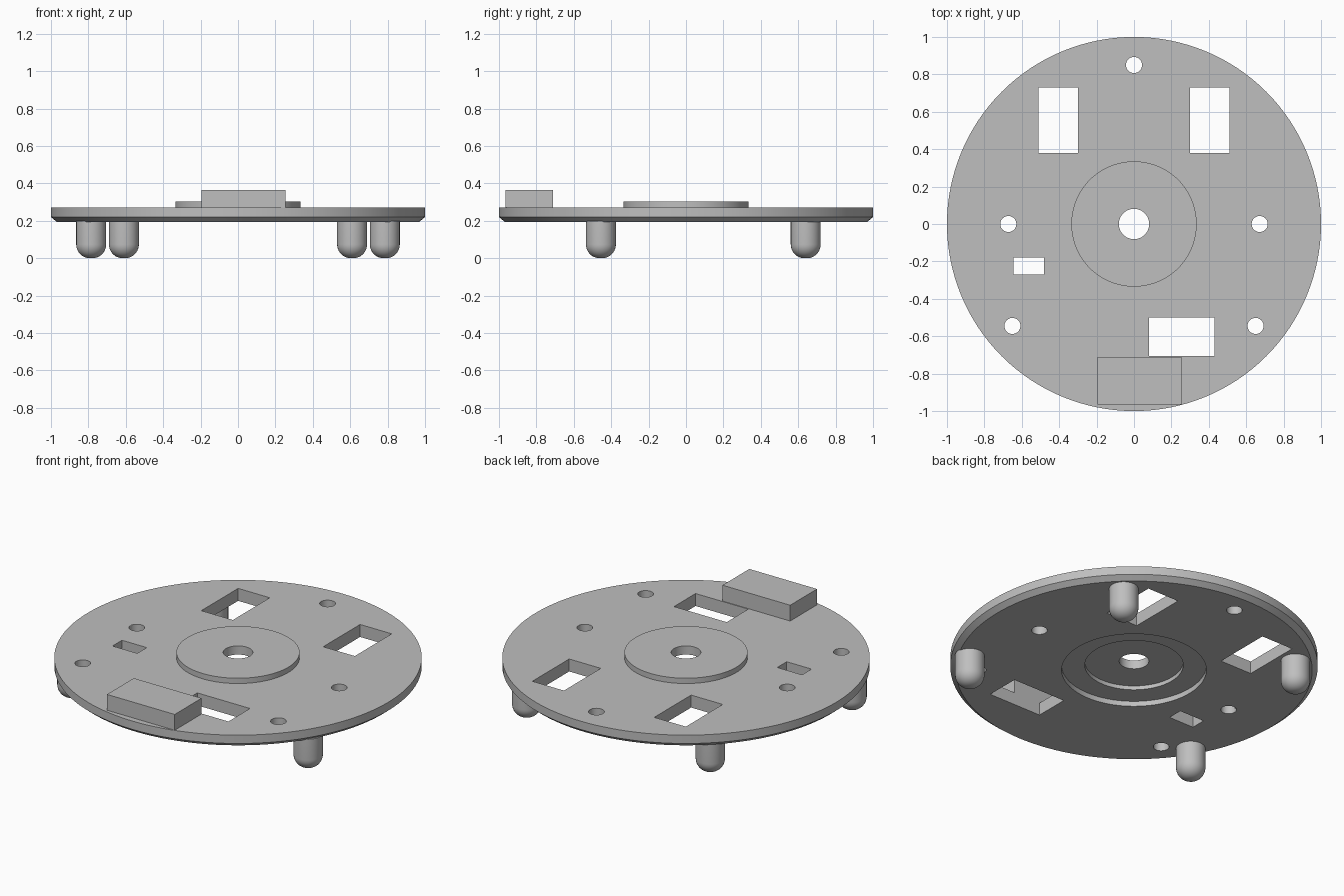
import bpy
import math
from mathutils import Vector

if "Cube" in bpy.data.objects:
    bpy.data.objects.remove(bpy.data.objects["Cube"], do_unlink=True)

grey = bpy.data.materials.new("light grey")
grey.use_nodes = True
colour = (0.52, 0.52, 0.52, 1)
grey.diffuse_color = colour
grey.node_tree.nodes["Principled BSDF"].inputs["Base Color"].default_value = colour


def make(name, verts, faces):
    mesh = bpy.data.meshes.new(name)
    mesh.from_pydata(verts, [], faces)
    mesh.materials.append(grey)
    obj = bpy.data.objects.new(name, mesh)
    bpy.context.collection.objects.link(obj)
    return obj


def lathe(name, profile, loc=(0, 0), steps=96):
    """Spin a closed or axis-capped (radius, z) outline into a solid."""
    n = len(profile)
    verts = [(loc[0] + r * math.cos(a), loc[1] + r * math.sin(a), z)
             for a in (math.tau * i / steps for i in range(steps)) for r, z in profile]
    faces = [(i * n + j, (i + 1) % steps * n + j, (i + 1) % steps * n + j + 1, i * n + j + 1)
             for i in range(steps) for j in range(n - 1)]
    # flat caps at both ends of the outline
    faces.append([i * n for i in reversed(range(steps))])
    faces.append([i * n + n - 1 for i in range(steps)])
    return make(name, verts, faces)


def box(name, x0, x1, y0, y1, z0, z1):
    verts = [(x, y, z) for z in (z0, z1) for x, y in ((x0, y0), (x1, y0), (x1, y1), (x0, y1))]
    faces = [(3, 2, 1, 0), (4, 5, 6, 7)]
    faces += [(i, (i + 1) % 4, (i + 1) % 4 + 4, i + 4) for i in range(4)]
    return make(name, verts, faces)


def cylinder(name, r, z0, z1, loc=(0, 0), steps=96):
    return lathe(name, [(r, z0), (r, z1)], loc, steps)


def smooth(obj):
    bpy.ops.object.select_all(action="DESELECT")
    obj.select_set(True)
    bpy.context.view_layer.objects.active = obj
    bpy.ops.object.shade_smooth_by_angle(angle=math.radians(30))


# Disc with chamfered lower rim and raised hub, as one outline
plate = lathe("base_plate", [(0.97, 0.195), (1, 0.22), (1, 0.27),
                             (0.335, 0.27), (0.335, 0.302)], steps=128)

# Cutters: stepped recess below, bore, screw holes, slots
cutters = [cylinder("recess_outer_cutter", 0.394, 0.1, 0.226),
           cylinder("recess_inner_cutter", 0.268, 0.1, 0.25),
           cylinder("bore_cutter", 0.081, 0.1, 0.5, steps=48)]
for x, y in ((0, 0.85), (0.672, 0), (-0.672, 0), (0.65, -0.545), (-0.65, -0.545)):
    cutters.append(cylinder("screw_hole_cutter", 0.043, 0.1, 0.5, (x, y), 32))
for x0, x1, y0, y1 in ((0.3, 0.51, 0.38, 0.73), (-0.51, -0.3, 0.38, 0.73),
                       (-0.645, -0.48, -0.27, -0.18), (0.08, 0.43, -0.705, -0.5)):
    cutters.append(box("slot_cutter", x0, x1, y0, y1, 0.1, 0.5))

for cutter in cutters:
    cutter.hide_render = True
    cut = plate.modifiers.new("cut", "BOOLEAN")
    cut.object = cutter
    cut.solver = "EXACT"

# Apply the cuts and drop the helpers
bpy.ops.object.select_all(action="DESELECT")
plate.select_set(True)
bpy.context.view_layer.objects.active = plate
for cut in list(plate.modifiers):
    bpy.ops.object.modifier_apply(modifier=cut.name)
for cutter in cutters:
    bpy.data.objects.remove(cutter, do_unlink=True)
smooth(plate)

# Block on the front rim
box("front_block", -0.195, 0.255, -0.965, -0.71, 0.268, 0.365)

# Round-ended feet, mirrored left and right
foot_r, flat = 0.08, 0.006
arc = foot_r - flat
outline = [(flat + arc * math.sin(t), arc * (1 - math.cos(t)))
           for t in (math.pi / 2 * i / 10 for i in range(11))] + [(foot_r, 0.2)]
for end, x, y in (("front", 0.785, -0.455), ("back", 0.61, 0.64)):
    for side, s in (("left", 1), ("right", -1)):
        smooth(lathe(end + "_" + side + "_foot", outline, (s * x, y), 32))
